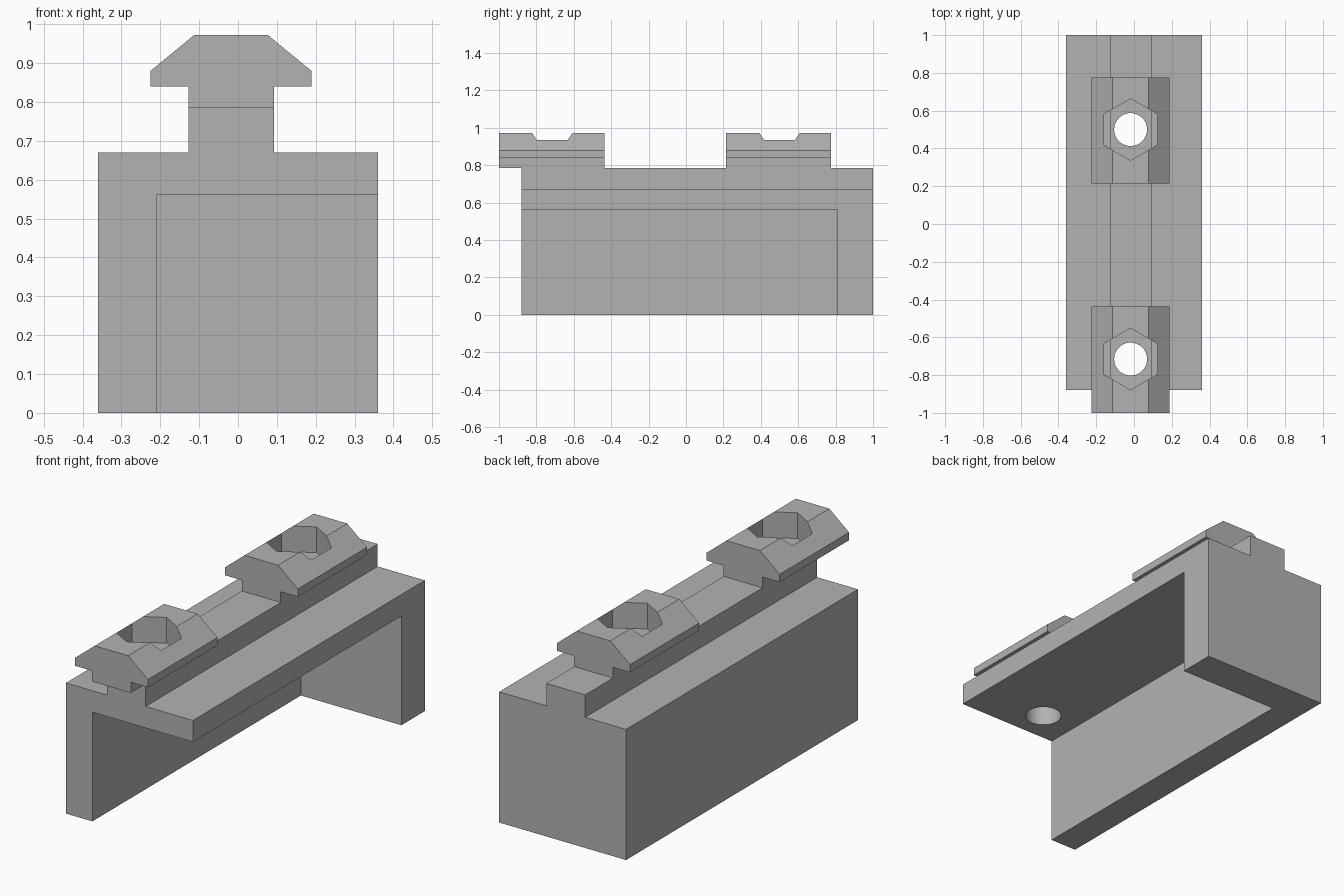
import bpy
import bmesh
from math import cos, sin, pi, radians

cube = bpy.data.objects.get("Cube")
if cube:
    bpy.data.objects.remove(cube, do_unlink=True)

grey = bpy.data.materials.new("plain grey")
grey.use_nodes = True
colour = (0.45, 0.45, 0.45, 1)
grey.diffuse_color = colour
grey.node_tree.nodes["Principled BSDF"].inputs["Base Color"].default_value = colour


def prism(name, outline, start, end, axis="y"):
    """Extrude a flat outline along y (outline in x, z) or along z (outline in x, y)."""
    bm = bmesh.new()
    place = (lambda a, b: (a, start, b)) if axis == "y" else (lambda a, b: (a, b, start))
    face = bm.faces.new([bm.verts.new(place(a, b)) for a, b in outline])
    new = bmesh.ops.extrude_face_region(bm, geom=[face])["geom"]
    shift = (0, end - start, 0) if axis == "y" else (0, 0, end - start)
    bmesh.ops.translate(bm, vec=shift, verts=[v for v in new if isinstance(v, bmesh.types.BMVert)])
    bmesh.ops.recalc_face_normals(bm, faces=bm.faces)
    mesh = bpy.data.meshes.new(name)
    bm.to_mesh(mesh)
    bm.free()
    mesh.materials.append(grey)
    obj = bpy.data.objects.new(name, mesh)
    bpy.context.collection.objects.link(obj)
    return obj


def polygon(x, y, radius, sides):
    """Regular polygon with a corner pointing along y."""
    return [(x + radius * sin(2 * pi * i / sides), y + radius * cos(2 * pi * i / sides))
            for i in range(sides)]


def cut(target, cutter):
    mod = target.modifiers.new("cut", "BOOLEAN")
    mod.operation = "DIFFERENCE"
    mod.solver = "EXACT"
    mod.object = cutter
    bpy.context.view_layer.objects.active = target
    bpy.ops.object.modifier_apply(modifier=mod.name)


FRONT, BACK = -0.88, 1.0
SIDE, SHOULDER, RAIL_TOP = 0.36, 0.67, 0.785
LEFT, RIGHT = -0.128, 0.092      # rail and neck sides
MID = (LEFT + RIGHT) / 2
HEAD_BASE, HEAD_TOP = 0.84, 0.972

# Housing with the raised rail along its top
housing = prism("housing", [
    (-SIDE, 0), (SIDE, 0), (SIDE, SHOULDER), (RIGHT, SHOULDER), (RIGHT, RAIL_TOP),
    (LEFT, RAIL_TOP), (LEFT, SHOULDER), (-SIDE, SHOULDER)], FRONT, BACK)

# Recess open at the front, one side and the bottom
recess = prism("recess_cutter", [(-0.21, -0.2), (0.6, -0.2), (0.6, 0.56), (-0.21, 0.56)],
               FRONT - 0.2, 0.81)
cut(housing, recess)
cutters = [recess]
parts = [housing]

# Two T-shaped clamps, each with a hexagonal pocket and a bolt hole
for label, start, end, bolt_y in (("front", -1.0, -0.437, -0.715), ("back", 0.215, 0.775, 0.5)):
    clamp = prism(label + "_clamp", [
        (LEFT, RAIL_TOP), (RIGHT, RAIL_TOP), (RIGHT, HEAD_BASE),
        (MID + 0.207, HEAD_BASE), (MID + 0.207, 0.88), (MID + 0.095, HEAD_TOP),
        (MID - 0.095, HEAD_TOP), (MID - 0.207, 0.88), (MID - 0.207, HEAD_BASE),
        (LEFT, HEAD_BASE)], start, end)
    pocket = prism("pocket_cutter", polygon(MID, bolt_y, 0.163, 6), HEAD_BASE, 1.2, "z")
    hole = prism("hole_cutter", polygon(MID, bolt_y, 0.087, 48), 0.4, 1.2, "z")
    cut(clamp, pocket)
    cut(clamp, hole)
    cut(housing, pocket)
    cut(housing, hole)
    cutters += [pocket, hole]
    parts.append(clamp)

for cutter in cutters:
    bpy.data.objects.remove(cutter, do_unlink=True)

# Smooth bolt holes, crisp edges elsewhere
for part in parts:
    bpy.ops.object.select_all(action="DESELECT")
    part.select_set(True)
    bpy.context.view_layer.objects.active = part
    bpy.ops.object.shade_smooth_by_angle(angle=radians(25))
